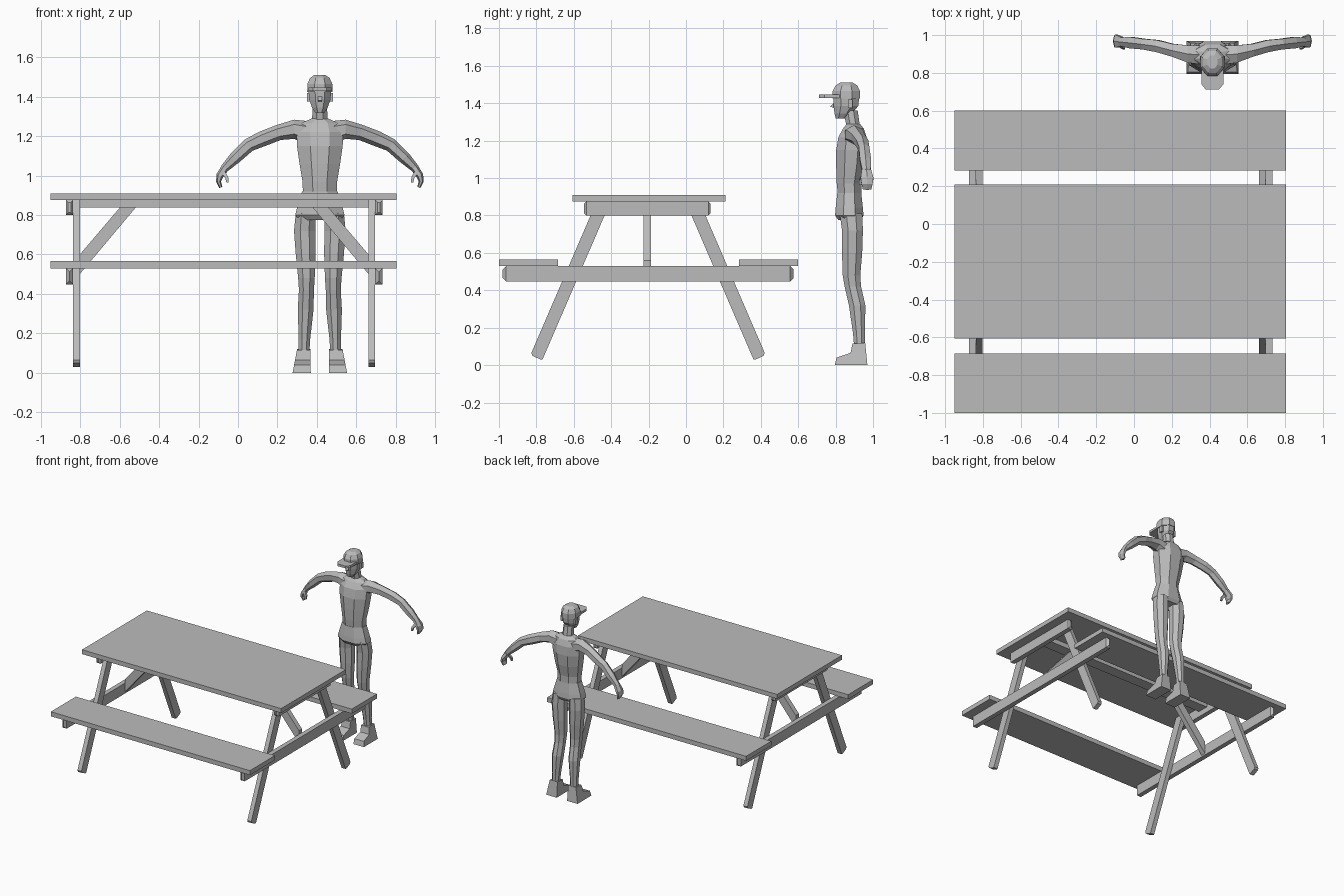
import bpy, bmesh, math
from mathutils import Vector

grey = bpy.data.materials.new("plain_grey")
grey.diffuse_color = (0.5, 0.5, 0.5, 1)


def finish(name, bm):
    bmesh.ops.recalc_face_normals(bm, faces=bm.faces[:])
    me = bpy.data.meshes.new(name)
    bm.to_mesh(me)
    bm.free()
    me.materials.append(grey)
    ob = bpy.data.objects.new(name, me)
    bpy.context.collection.objects.link(ob)
    return ob


def box(name, x, y, z, chamfer_y=0.0):
    """Box from (min, max) ranges, optionally with chamfered y ends."""
    bm = bmesh.new()
    bmesh.ops.create_cube(bm, size=1)
    for v in bm.verts:
        v.co = [sum(r) / 2 + c * (r[1] - r[0]) for r, c in zip((x, y, z), v.co)]
    if chamfer_y:
        ends = [e for e in bm.edges if abs(e.verts[0].co.y - e.verts[1].co.y) < 1e-5]
        bmesh.ops.bevel(bm, geom=ends, offset=chamfer_y, segments=1, affect='EDGES')
    return finish(name, bm)


def prism(name, pts, axis, lo, hi):
    """Extrude a 2D outline along x (points are y,z) or y (points are x,z)."""
    def place(p, d):
        return (d, p[0], p[1]) if axis == 'x' else (p[0], d, p[1])
    bm = bmesh.new()
    a = [bm.verts.new(place(p, lo)) for p in pts]
    b = [bm.verts.new(place(p, hi)) for p in pts]
    bm.faces.new(a)
    bm.faces.new(b[::-1])
    for i in range(len(pts)):
        j = (i + 1) % len(pts)
        bm.faces.new((a[i], b[i], b[j], a[j]))
    return finish(name, bm)


def loft(name, rings, u, flat=False, n=8):
    """Skin rings (x, y, z, half size along u, half size across u)."""
    bm = bmesh.new()
    u = Vector(u)
    c = [Vector(r[:3]) for r in rings]
    k = 1 / math.cos(math.pi / n)
    loops = []
    for i, r in enumerate(rings):
        d = Vector((0, 0, 1)) if flat else (c[min(i + 1, len(c) - 1)] - c[max(i - 1, 0)]).normalized()
        v = d.cross(u).normalized()
        loop = []
        for s in range(n):
            t = 2 * math.pi * (s + 0.5) / n
            loop.append(bm.verts.new(c[i] + u * r[3] * k * math.cos(t) + v * r[4] * k * math.sin(t)))
        loops.append(loop)
    for a, b in zip(loops, loops[1:]):
        for s in range(n):
            t = (s + 1) % n
            bm.faces.new((a[s], a[t], b[t], b[s]))
    bm.faces.new(loops[0])
    bm.faces.new(loops[-1][::-1])
    return finish(name, bm)


# --- Picnic table ---
MX, MY = -0.07, -0.203      # table centre
box("table_top", (-0.95, 0.805), (-0.607, 0.21), (0.875, 0.91))
box("front_bench", (-0.95, 0.805), (-1.0, -0.685), (0.53, 0.566))
box("back_bench", (-0.95, 0.805), (0.283, 0.60), (0.53, 0.566))
box("top_rail", (-0.83, 0.69), (-0.25, -0.16), (0.838, 0.875))

for side, label in ((-1, "left"), (1, "right")):
    def sx(a, b):
        return sorted((MX + side * a, MX + side * b))
    box(label + "_top_beam", sx(0.766, 0.803), (-0.545, 0.132), (0.80, 0.875), 0.012)
    box(label + "_seat_beam", sx(0.766, 0.803), (-0.98, 0.574), (0.447, 0.53), 0.018)
    # splayed legs with clipped feet
    for m, end in ((-1, "front"), (1, "back")):
        outline = [(0.564, 0.03), (0.575, 0.03), (0.618, 0.05), (0.624, 0.065),
                   (0.275, 0.875), (0.20, 0.875)]
        prism(f"{label}_{end}_leg", [(MY + m * y, z) for y, z in outline], 'x', *sx(0.731, 0.766))
    # diagonal brace
    brace = [(0.766, 0.46), (0.766, 0.56), (0.50, 0.872), (0.42, 0.872)]
    prism(label + "_brace", [(MX + side * x, z) for x, z in brace], 'y', -0.227, -0.188)

# --- Standing figure ---
CX = 0.415
loft("torso", [(CX, 0.875, 0.90, 0.085, 0.062), (CX, 0.872, 0.97, 0.088, 0.066),
               (CX, 0.88, 1.06, 0.103, 0.077), (CX, 0.885, 1.15, 0.116, 0.082),
               (CX, 0.89, 1.22, 0.118, 0.075), (CX, 0.895, 1.265, 0.098, 0.055),
               (CX, 0.895, 1.29, 0.04, 0.035)], (1, 0, 0), True)
loft("hips", [(CX, 0.875, 0.775, 0.105, 0.06), (CX, 0.873, 0.80, 0.125, 0.076),
              (CX, 0.873, 0.84, 0.115, 0.073), (CX, 0.873, 0.92, 0.09, 0.064)], (1, 0, 0), True)
loft("neck", [(CX, 0.895, 1.27, 0.04, 0.036), (CX, 0.88, 1.36, 0.036, 0.038)], (1, 0, 0), True)
loft("head", [(CX, 0.825, 1.318, 0.022, 0.024), (CX, 0.84, 1.345, 0.04, 0.046),
              (CX, 0.855, 1.385, 0.054, 0.066), (CX, 0.857, 1.44, 0.058, 0.07)], (1, 0, 0), True)
prism("nose", [(0.80, 1.415), (0.772, 1.382), (0.80, 1.372)], 'x', CX - 0.01, CX + 0.01)
loft("cap", [(CX, 0.857, 1.425, 0.064, 0.073), (CX, 0.857, 1.465, 0.063, 0.073),
             (CX, 0.858, 1.495, 0.05, 0.058), (CX, 0.858, 1.51, 0.028, 0.034)], (1, 0, 0), True)
brim = [(-0.058, 0.82), (-0.058, 0.74), (-0.035, 0.712), (0.035, 0.712), (0.058, 0.74), (0.058, 0.82)]
brim_ob = prism("cap_brim", brim, 'x', 1.428, 1.446)
for v in brim_ob.data.vertices:     # lay the outline flat
    h, w, d = v.co
    v.co = (CX + w, d, h)
brim_ob.data.flip_normals()

for s, label in ((-1, "left"), (1, "right")):
    def at(rings):
        return [(CX + s * r[0],) + r[1:] for r in rings]
    box(label + "_ear", sorted((CX + s * 0.05, CX + s * 0.066)), (0.865, 0.89), (1.375, 1.42))
    loft(label + "_arm", at([(0.07, 0.895, 1.22, 0.05, 0.05), (0.13, 0.90, 1.235, 0.046, 0.042),
                             (0.21, 0.92, 1.218, 0.034, 0.034), (0.29, 0.942, 1.187, 0.032, 0.034),
                             (0.36, 0.952, 1.155, 0.028, 0.03), (0.43, 0.96, 1.09, 0.03, 0.027),
                             (0.485, 0.965, 1.035, 0.022, 0.018)]), (0, 1, 0), n=6)
    loft(label + "_hand", at([(0.48, 0.965, 1.04, 0.025, 0.018), (0.507, 0.968, 1.0, 0.034, 0.016),
                              (0.514, 0.968, 0.97, 0.03, 0.011), (0.502, 0.968, 0.94, 0.022, 0.007)]),
         (0, 1, 0), n=6)
    loft(label + "_thumb", at([(0.492, 0.95, 1.02, 0.01, 0.01), (0.472, 0.935, 0.99, 0.009, 0.008),
                               (0.468, 0.93, 0.965, 0.006, 0.006)]), (0, 1, 0), n=4)
    loft(label + "_leg", at([(0.08, 0.958, 0.10, 0.028, 0.028)[:1] + (0.928, 0.10, 0.027, 0.029),
                             (0.078, 0.925, 0.17, 0.029, 0.032), (0.072, 0.915, 0.32, 0.04, 0.044),
                             (0.068, 0.892, 0.42, 0.038, 0.044), (0.068, 0.885, 0.48, 0.042, 0.047),
                             (0.072, 0.888, 0.60, 0.05, 0.054), (0.077, 0.89, 0.72, 0.054, 0.056),
                             (0.072, 0.882, 0.81, 0.05, 0.06)]), (1, 0, 0), True)
    # shoe: side profile, splayed slightly wider at the toe
    shoe = prism(label + "_shoe", [(0.795, 0.0), (0.97, 0.0), (0.965, 0.05), (0.958, 0.12),
                                   (0.89, 0.115), (0.88, 0.065), (0.805, 0.04)], 'x', -1, 1)
    for v in shoe.data.vertices:
        half = 0.046 - 0.1 * v.co.z
        v.co.x = CX + s * (0.092 - 0.09 * v.co.z) + v.co.x * half
